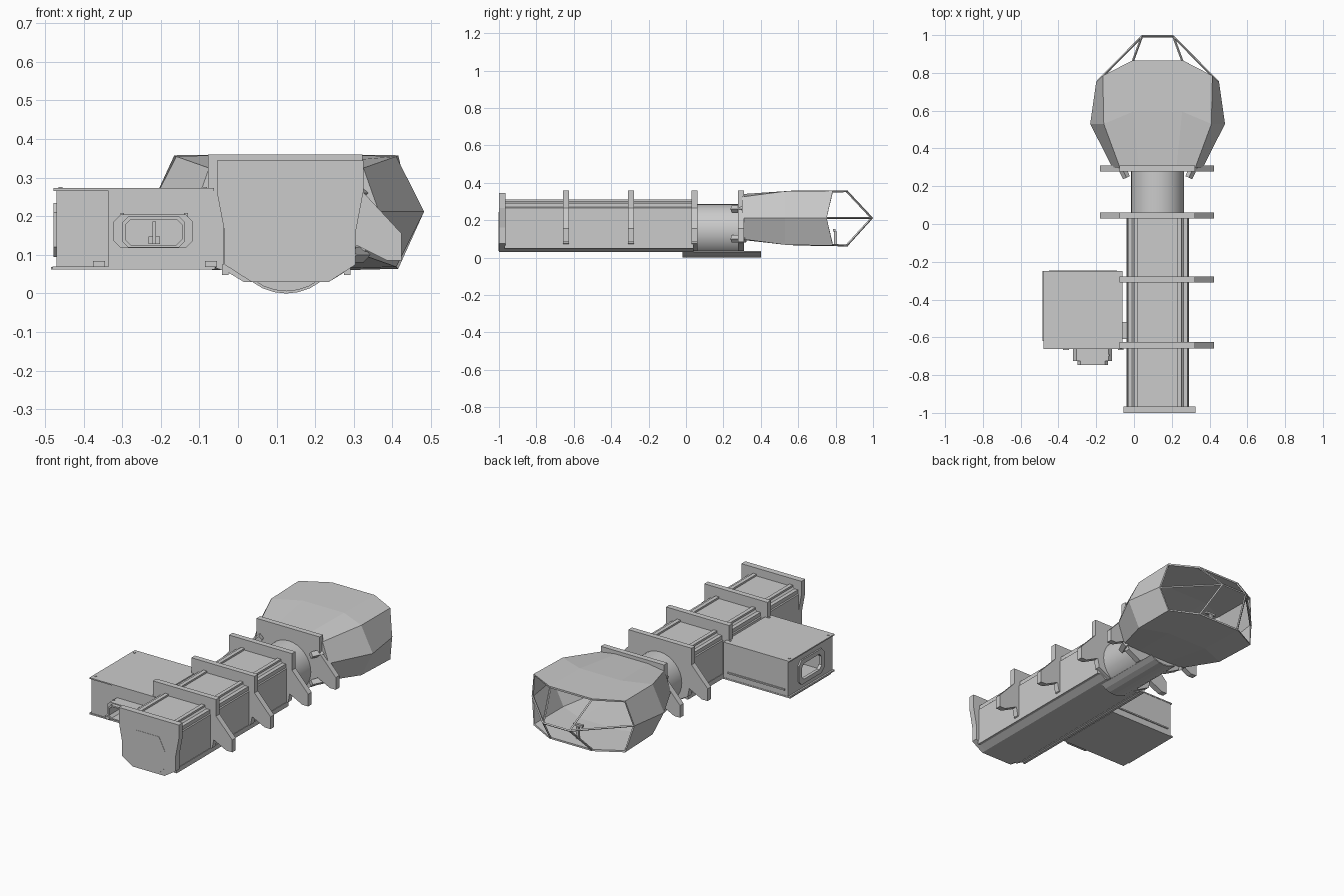
import bpy, bmesh, math
from mathutils import Vector

if "Cube" in bpy.data.objects:
    bpy.data.objects.remove(bpy.data.objects["Cube"])

CX = 0.125  # centre line of the main corridor


def finish(name, bm):
    bmesh.ops.recalc_face_normals(bm, faces=bm.faces)
    me = bpy.data.meshes.new(name)
    bm.to_mesh(me)
    bm.free()
    ob = bpy.data.objects.new(name, me)
    bpy.context.collection.objects.link(ob)
    return ob


def prism(name, pts, a, b, hole=None, axis='y'):
    """Extrude a profile along y (points x,z) or x (points y,z); optional matching hole."""
    bm = bmesh.new()

    def ring(p, t):
        return [bm.verts.new((u, t, v) if axis == 'y' else (t, u, v)) for u, v in p]
    n = len(pts)
    A, B = ring(pts, a), ring(pts, b)
    if hole:
        C, D = ring(hole, a), ring(hole, b)
    else:
        bm.faces.new(A)
        bm.faces.new(B)
    for i in range(n):
        j = (i + 1) % n
        bm.faces.new((A[i], A[j], B[j], B[i]))
        if hole:
            bm.faces.new((C[i], C[j], D[j], D[i]))
            bm.faces.new((A[i], A[j], C[j], C[i]))
            bm.faces.new((B[i], B[j], D[j], D[i]))
    return finish(name, bm)


def box(name, x0, x1, y0, y1, z0, z1):
    return prism(name, [(x0, z0), (x1, z0), (x1, z1), (x0, z1)], y0, y1)


def chamfer(u0, u1, v0, v1, c):
    return [(u0 + c, v0), (u1 - c, v0), (u1, v0 + c), (u1, v1 - c),
            (u1 - c, v1), (u0 + c, v1), (u0, v1 - c), (u0, v0 + c)]


def bar(name, p, q, r=0.006):
    p, q = Vector(p), Vector(q)
    bm = bmesh.new()
    bmesh.ops.create_cone(bm, cap_ends=True, segments=4, radius1=r, radius2=r, depth=(q - p).length)
    ob = finish(name, bm)
    ob.location = (p + q) / 2
    ob.rotation_mode = 'QUATERNION'
    ob.rotation_quaternion = (q - p).to_track_quat('Z', 'Y')
    return ob


def mirror_profile(half, cx):
    return [(cx + x, z) for x, z in half] + [(cx - x, z) for x, z in reversed(half)]


# Corridor body with chamfered section
prism("corridor", mirror_profile([(0.11, 0.03), (0.163, 0.062), (0.163, 0.265), (0.125, 0.3)], CX), -0.97, 0.04)
for s in (-1, 1):
    # roof rails, corner pipes and lower skirts running along the corridor
    for off, z in ((0.115, 0.303), (0.147, 0.284)):
        x = CX + s * off
        box("roof_rail", x - 0.011, x + 0.011, -0.97, 0.04, z - 0.02, z + 0.007)
    x = CX + s * 0.158
    box("lower_skirt", x - 0.008, x + 0.008, -0.97, 0.04, 0.048, 0.075)

# End bulkhead with door
prism("end_bulkhead", mirror_profile([(0.1, 0.03), (0.17, 0.075), (0.17, 0.16), (0.19, 0.265), (0.19, 0.345)], 0.135), -1.0, -0.965)
prism("end_door", [(0.05, 0.036), (0.2, 0.036), (0.238, 0.075), (0.238, 0.17), (0.2, 0.245),
                   (0.05, 0.245), (0.01, 0.17), (0.01, 0.075)], -1.0, -0.96).location.y = -0.0015

# Rib frames with splayed legs; the two by the side module have a straight left side
leg = [(0.1, 0.035), (0.175, 0.075), (0.185, 0.125), (0.265, 0.085), (0.302, 0.085),
       (0.302, 0.155), (0.2, 0.265), (0.2, 0.36)]
for y, full in ((-0.642, 0), (-0.295, 0), (0.045, 1), (0.295, 1)):
    pts = mirror_profile(leg, 0.122)
    if not full:
        pts = [(0.122 + x, z) for x, z in leg] + [(-0.078, 0.36), (-0.078, 0.075), (0.02, 0.035)]
    prism("rib_frame", pts, y - 0.016, y + 0.016)

# Round neck between corridor and cockpit
N = 32
prism("neck_tube", [(CX + 0.141 * math.cos(2 * math.pi * i / N), 0.145 + 0.141 * math.sin(2 * math.pi * i / N))
                    for i in range(N)], 0.04, 0.3)
neck = bpy.data.objects["neck_tube"]
bpy.context.view_layer.objects.active = neck
neck.select_set(True)
bpy.ops.object.shade_smooth_by_angle(angle=math.radians(30))

# Curved belly plate below the neck
arc = [math.radians(-128 + 76 * i / 6) for i in range(7)]
prism("belly_plate", [(CX + 0.145 * math.cos(a), 0.145 + 0.145 * math.sin(a)) for a in arc] +
      [(CX + 0.138 * math.cos(a), 0.145 + 0.138 * math.sin(a)) for a in reversed(arc)], -0.02, 0.4)

# Collar brackets behind the cockpit
for s in (-1, 1):
    for z in (0.1, 0.26):
        bar("collar_bracket", (CX + s * 0.165, 0.245, z), (CX + s * 0.2, 0.32, z), 0.02)

# Faceted cockpit shell: three sections, open at the front
sections = [
    [(0.10, 0.30, 0.34), (0.2, 0.30, 0.325), (0.24, 0.30, 0.212)],
    [(0.13, 0.595, 0.36), (0.285, 0.53, 0.355), (0.357, 0.53, 0.212)],
    [(0.135, 0.865, 0.36), (0.29, 0.785, 0.358), (0.325, 0.752, 0.212)]]
bm = bmesh.new()
rings = []
for sec, bottom in zip(sections, (0.095, 0.065, 0.06)):
    right = sec + [(sec[1][0], sec[1][1], bottom + 0.004), (sec[0][0], sec[0][1], bottom)]
    full = right + [(-x, y, z) for x, y, z in reversed(right)]
    rings.append([bm.verts.new((CX + x, y, z)) for x, y, z in full])
for A, B in zip(rings, rings[1:]):
    for i in range(10):
        j = (i + 1) % 10
        bm.faces.new((A[i], A[j], B[j], B[i]))
bm.faces.new(rings[0])
shell = finish("cockpit_shell", bm)
mod = shell.modifiers.new("thickness", 'SOLIDIFY')
mod.thickness = 0.01
mod.offset = -1

# Window struts meeting at the nose bar
MZ = 0.212
bar("nose_bar", (CX - 0.085, 0.994, MZ), (CX + 0.085, 0.994, MZ))
for s in (-1, 1):
    nose = (CX + s * 0.083, 0.993, MZ)
    bar("side_strut", (CX + s * 0.32, 0.752, MZ), nose)
    for z in (0.354, 0.066):
        bar("window_strut", (CX + s * 0.132, 0.86, z), nose)

# Pilot controls in the cockpit
box("control_post", CX - 0.008, CX + 0.008, 0.79, 0.806, 0.066, 0.14)
box("control_yoke", CX - 0.03, CX + 0.03, 0.785, 0.8, 0.14, 0.152)

# Side module: body, roof, floor and link to the corridor
box("module_body", -0.335, -0.062, -0.66, -0.252, 0.067, 0.268)
prism("module_side_bay", [(-0.656, 0.067), (-0.252, 0.067), (-0.252, 0.268), (-0.656, 0.268)], -0.47, -0.335,
      hole=[(-0.56, 0.105), (-0.35, 0.105), (-0.35, 0.225), (-0.56, 0.225)], axis='x')
box("module_roof", -0.478, -0.062, -0.662, -0.25, 0.266, 0.273)
box("module_floor", -0.48, -0.06, -0.66, -0.25, 0.062, 0.07)
box("floor_lip", -0.485, -0.465, -0.62, -0.25, 0.062, 0.068)
box("module_link", -0.07, -0.035, -0.61, -0.52, 0.09, 0.24)
box("back_rail", -0.45, -0.09, -0.252, -0.246, 0.1, 0.108)
for x in (-0.46, -0.085):
    for y in (-0.63, -0.28):
        box("roof_stud", x - 0.005, x + 0.005, y - 0.005, y + 0.005, 0.27, 0.276)

# Side window frame
prism("side_window_frame", chamfer(-0.57, -0.34, 0.095, 0.235, 0.025), -0.478, -0.46,
      hole=chamfer(-0.545, -0.365, 0.12, 0.21, 0.02), axis='x')

# Docking port on the front of the module
prism("docking_port", chamfer(-0.322, -0.117, 0.118, 0.204, 0.018), -0.725, -0.655,
      hole=chamfer(-0.292, -0.145, 0.126, 0.192, 0.014))
prism("port_rim", chamfer(-0.3, -0.137, 0.119, 0.2, 0.016), -0.747, -0.72,
      hole=chamfer(-0.292, -0.145, 0.126, 0.192, 0.014))
box("port_latch", -0.232, -0.202, -0.68, -0.655, 0.128, 0.148)
box("port_handle", -0.221, -0.213, -0.69, -0.655, 0.128, 0.186)
for x in (-0.3, -0.135):
    box("port_stud", x - 0.005, x + 0.005, -0.7, -0.69, 0.2, 0.208)
for x in (-0.36, -0.07):
    box("floor_hinge", x - 0.015, x + 0.015, -0.668, -0.65, 0.068, 0.084)
